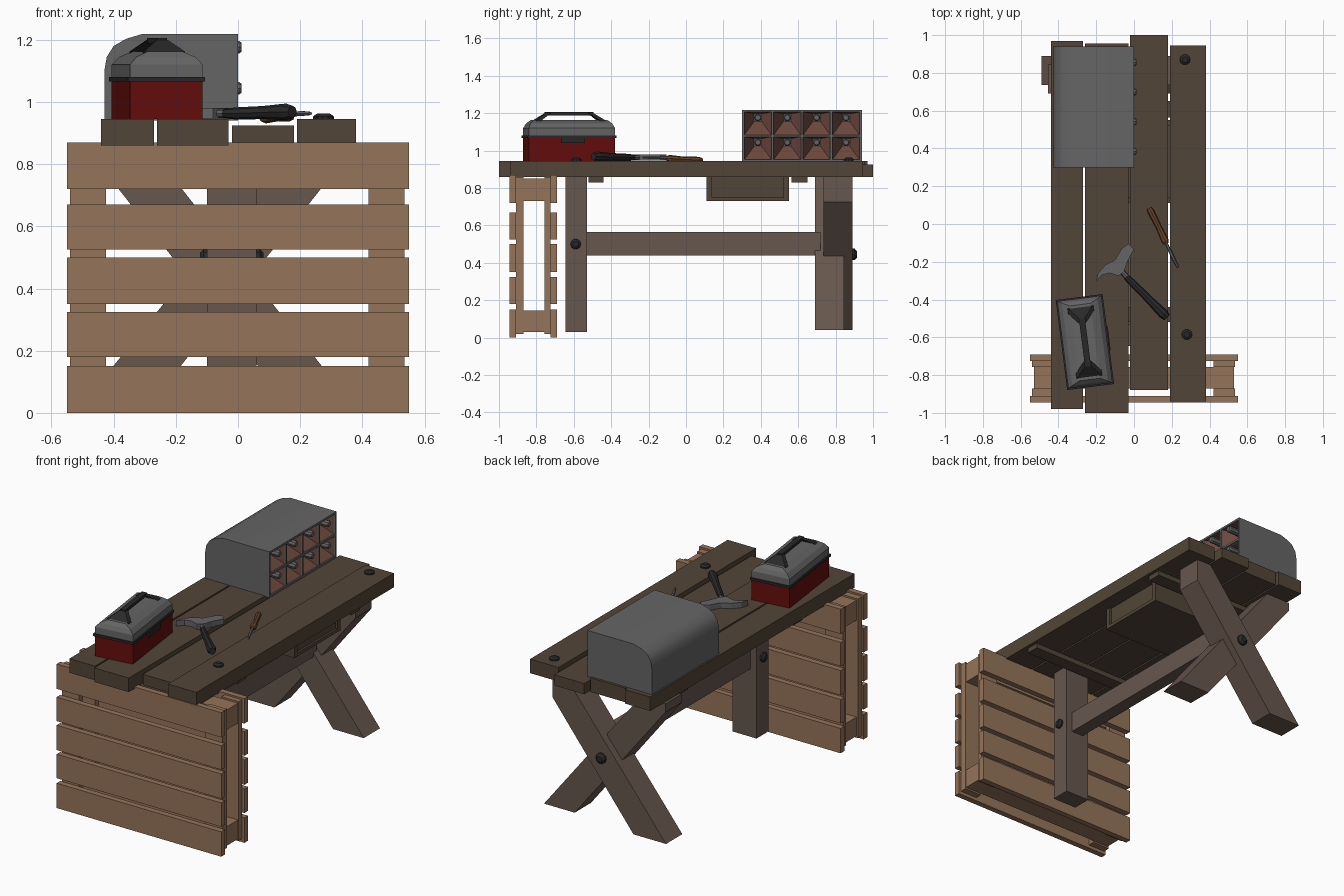
import bpy, bmesh, math
from mathutils import Vector, Matrix

if "Cube" in bpy.data.objects:
    bpy.data.objects.remove(bpy.data.objects["Cube"])

def mat(name, r, g, b):
    m = bpy.data.materials.new(name)
    m.diffuse_color = (r, g, b, 1)
    m.use_nodes = True
    m.node_tree.nodes["Principled BSDF"].inputs["Base Color"].default_value = m.diffuse_color
    return m

PLANK = mat("dark_wood", .085, .06, .038)
LEG = mat("leg_wood", .135, .095, .075)
PALE = mat("pallet_wood", .30, .175, .10)
RED = mat("red_paint", .13, .004, .004)
STEEL = mat("steel", .13, .13, .13)
BLACK = mat("black", .022, .022, .022)
RUST = mat("rust", .16, .07, .05)
GRIP = mat("grip_wood", .14, .06, .025)

def loft(name, rings, m, caps=True):
    """Join equal-length rings of points into a skin."""
    bm = bmesh.new()
    vs = [[bm.verts.new(p) for p in r] for r in rings]
    n = len(vs[0])
    for a, b in zip(vs, vs[1:]):
        for i in range(n):
            bm.faces.new((a[i], a[(i + 1) % n], b[(i + 1) % n], b[i]))
    if caps:
        bm.faces.new(vs[0])
        bm.faces.new(vs[-1])
    bmesh.ops.recalc_face_normals(bm, faces=bm.faces)
    me = bpy.data.meshes.new(name)
    bm.to_mesh(me)
    bm.free()
    me.materials.append(m)
    o = bpy.data.objects.new(name, me)
    bpy.context.collection.objects.link(o)
    return o

def rect(x0, x1, y0, y1, z):
    return [(x0, y0, z), (x1, y0, z), (x1, y1, z), (x0, y1, z)]

def box(name, x0, x1, y0, y1, z0, z1, m):
    return loft(name, [rect(x0, x1, y0, y1, z0), rect(x0, x1, y0, y1, z1)], m)

def prism_y(name, pts, y0, y1, m):
    return loft(name, [[(x, y, z) for x, z in pts] for y in (y0, y1)], m)

def tube(name, stations, m, n=8):
    """Round bar through (point, radius) stations on a straight axis."""
    pts = [(Vector(p), r) for p, r in stations]
    q = (pts[-1][0] - pts[0][0]).to_track_quat('Z', 'Y')
    return loft(name, [[p + q @ Vector((r * math.cos(2 * math.pi * i / n), r * math.sin(2 * math.pi * i / n), 0))
                        for i in range(n)] for p, r in pts], m)

def bolt(name, p, d, r=.028, h=.022):
    p, d = Vector(p), Vector(d)
    tube(name, [(p, r), (p + d * h * .5, r), (p + d * h, r * .55)], BLACK, 10)

# Table top planks
for i, (x0, x1, y0, y1, z1) in enumerate([(-.44, -.27, -.98, .97, .945), (-.26, -.03, -1, .955, .945),
                                          (-.02, .18, -.88, 1, .925), (.19, .38, -.94, .945, .945)]):
    box(f"top_plank_{i}", x0, x1, y0, y1, .86, z1, PLANK)
# Cross cleats and drawer under the top
box("front_cleat", -.41, .36, -.52, -.44, .83, .86, PLANK)
box("rear_cleat", -.41, .36, .565, .65, .83, .86, PLANK)
for y in (.11, .52):
    box("drawer_side", -.2, .3, y, y + .03, .73, .86, PLANK)
box("drawer_floor", -.2, .3, .14, .52, .73, .75, PLANK)
box("drawer_front", .27, .288, .14, .52, .75, .86, PLANK)
box("drawer_back", -.2, -.18, .14, .52, .75, .86, PLANK)

# Front post and long rail
box("front_post", -.1, .06, -.645, -.53, .03, .86, LEG)
box("long_rail", -.06, .02, -.53, .72, .44, .565, LEG)
bolt("post_bolt_right", (.06, -.59, .5), (1, 0, 0))
bolt("post_bolt_left", (-.1, -.59, .5), (-1, 0, 0))

# Crossed rear legs, lapped over each other
prism_y("cross_leg_inner", [(.152, .04), (.357, .04), (-.291, .86), (-.455, .86), (-.455, .81)], .69, .845, LEG)
prism_y("cross_leg_outer", [(-.272, .04), (-.49, .04), (.171, .86), (.27, .86), (.27, .725)], .735, .89, LEG)
bolt("cross_bolt", (-.06, .89, .445), (0, 1, 0), .032, .024)

# Pallet standing at the front end
for z0, z1 in [(0, .15), (.18, .325), (.35, .5), (.525, .67), (.72, .87)]:
    box("pallet_slat_front", -.55, .55, -.945, -.91, z0, z1, PALE)
    box("pallet_slat_back", -.55, .55, -.725, -.69, z0, z1, PALE)
for x0 in (-.54, .42):
    box("pallet_upright_front", x0, x0 + .115, -.91, -.87, .02, .86, PALE)
    box("pallet_upright_back", x0, x0 + .115, -.757, -.725, .02, .86, PALE)
for z0, z1 in ((.03, .145), (.73, .85)):
    box("pallet_beam", -.53, .53, -.87, -.757, z0, z1, PALE)

# Rounded bin with eight open cells
bin_body = prism_y("bin_body", [(-.1, .94), (-.43, .94), (-.43, 1.1), (-.422, 1.145), (-.4, 1.18),
                                (-.36, 1.203), (-.31, 1.218), (-.1, 1.218)], .3, .94, STEEL)
for z in (.94, 1.072, 1.206):
    box("bin_shelf", -.1, 0, .3, .94, z, z + .012, STEEL)
for i in range(5):
    y = .3 + i * .157
    box("bin_divider", -.1, 0, y, y + .012, .94, 1.218, STEEL)
for i in range(4):
    for z0 in (.952, 1.084):
        y0, y1, z1 = .312 + i * .157, .457 + i * .157, z0 + .122
        yc, zc = (y0 + y1) / 2, z0 + .092
        ring = lambda x, a, b, c, d: [(x, a, c), (x, b, c), (x, b, d), (x, a, d)]
        loft("cell_funnel", [ring(-.008, y0, y1, z0, z1),
                             ring(-.095, yc - .02, yc + .02, zc - .02, zc + .02)], RUST, caps=False)
        tube("cell_pin", [((-.1, yc, zc), .02), ((.004, yc, zc), .02), ((.012, yc, zc), .014)], STEEL)

# Toolbox, turned slightly on the bench
R = Matrix.Translation((-.26, -.625, 0)) @ Matrix.Rotation(math.radians(7.3), 4, 'Z')
def c(w, l, z, y=0):
    return rect(-w / 2, w / 2, y - l / 2, y + l / 2, z)
parts = [loft("toolbox_base", [c(.235, .465, .945), c(.235, .465, 1.07)], RED),
         loft("toolbox_rim", [c(.25, .48, 1.066), c(.25, .48, 1.08)], BLACK),
         loft("toolbox_lid", [c(.235, .465, 1.08), c(.235, .465, 1.12), c(.19, .44, 1.145), c(.11, .40, 1.163)], STEEL),
         box("toolbox_handle", -.016, .016, -.13, .13, 1.188, 1.206, BLACK),
         box("toolbox_latch", .115, .13, -.06, .07, 1.04, 1.066, BLACK)]
for s in (-1, 1):
    parts.append(loft("handle_bracket", [c(.15, .03, 1.145, s * .175), c(.13, .03, 1.163, s * .17),
                                         c(.034, .03, 1.2, s * .115)], BLACK))
for o in parts:
    o.matrix_world = R

# Claw hammer
head = [(-.2, -.305), (-.19, -.26), (-.15, -.215), (-.1, -.19), (-.065, -.13), (-.03, -.105), (0, -.135),
        (-.02, -.17), (-.035, -.2), (-.05, -.245), (-.08, -.275), (-.13, -.26), (-.17, -.27)]
loft("hammer_head", [[(x, y, z) for x, y in head] for z in (.947, .98)], STEEL)
tube("hammer_shaft", [((-.08, -.235, .963), .014), ((.0, -.32, .963), .014)], STEEL)
tube("hammer_grip", [((-.04, -.28, .963), .016), ((.0, -.32, .963), .02), ((.08, -.4, .966), .021),
                     ((.155, -.475, .968), .027), ((.175, -.495, .968), .02)], BLACK)

# Wood-handled chisel
tube("chisel_handle", [((.08, .085, .948), .013), ((.09, .065, .949), .018), ((.13, -.015, .953), .015),
                       ((.165, -.09, .957), .02), ((.172, -.105, .958), .012)], GRIP)
tube("chisel_blade", [((.17, -.10, .96), .008), ((.205, -.175, .963), .009), ((.233, -.23, .963), .006)], STEEL, 6)

# Bolts in the top
bolt("top_bolt_rear", (.27, .87, .945), (0, 0, 1), .028, .018)
bolt("top_bolt_front", (.28, -.585, .945), (0, 0, 1), .028, .018)

# Soft shading on the bin only
bpy.context.view_layer.objects.active = bin_body
bin_body.select_set(True)
bpy.ops.object.shade_smooth_by_angle(angle=math.radians(50))
